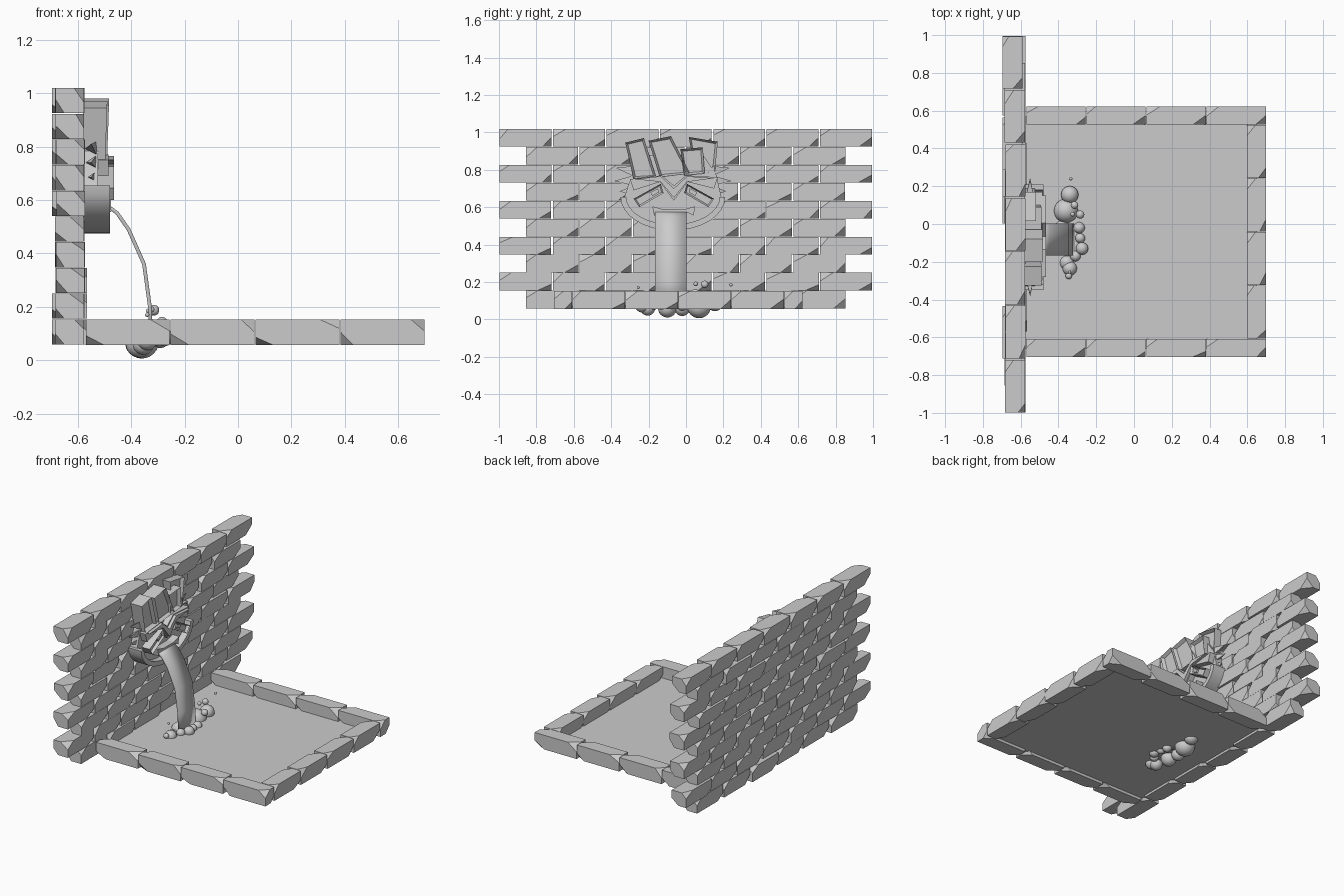
import bpy, bmesh, math, random
from mathutils import Vector

if "Cube" in bpy.data.objects:
    bpy.data.objects.remove(bpy.data.objects["Cube"])

random.seed(4)
U = random.uniform


def finish(name, bm, smooth=None):
    me = bpy.data.meshes.new(name)
    bm.to_mesh(me)
    bm.free()
    ob = bpy.data.objects.new(name, me)
    bpy.context.collection.objects.link(ob)
    if smooth:
        bpy.ops.object.select_all(action='DESELECT')
        bpy.context.view_layer.objects.active = ob
        ob.select_set(True)
        bpy.ops.object.shade_smooth_by_angle(angle=math.radians(smooth))
    return ob


def brick(bm, lo, hi, axis):
    """Box with alternate corners chipped off; axis is the long direction."""
    b = bmesh.new()
    for sx in (0, 1):
        for sy in (0, 1):
            for sz in (0, 1):
                s = (sx, sy, sz)
                c = Vector([(lo, hi)[s[i]][i] for i in range(3)])
                if (sx + sy + sz) % 2:
                    b.verts.new(c)
                    continue
                for i in range(3):
                    p = c.copy()
                    p[i] += (1 - 2 * s[i]) * (U(.045, .075) if i == axis else U(.03, .055))
                    b.verts.new(p)
    hull = bmesh.ops.convex_hull(b, input=b.verts[:])
    bmesh.ops.dissolve_limit(b, angle_limit=.01, verts=b.verts[:], edges=b.edges[:])
    bmesh.ops.recalc_face_normals(b, faces=b.faces[:])
    tmp = bpy.data.meshes.new("tmp")
    b.to_mesh(tmp)
    b.free()
    bm.from_mesh(tmp)
    bpy.data.meshes.remove(tmp)


# Wall: ten running-bond courses, toothed at both ends
bm = bmesh.new()
H, L = .0962, 2 / 7
for r in range(10):
    n = 7 if r % 2 else 6
    z = .058 + r * H
    for i in range(n):
        y = -n * L / 2 + i * L
        dx = U(-.003, .002) if random.random() < .8 else random.choice((-.015, .009))
        brick(bm, (-.682 + dx, y + .003, z + .001),
              (-.575 + dx, y + L - U(.003, .008), z + H - .001), 1)
finish("wall_bricks", bm)

# Basin rim: two side runs and the far run
bm = bmesh.new()
for i in range(4):
    x = -.572 + i * .318
    for y in (-.705, .527):
        brick(bm, (x + .002, y, .056), (x + .316, y + .095, .152), 0)
    y = -.608 + i * .2835
    brick(bm, (.598, y + .002, .056), (.698, y + .2815, .152), 1)
finish("basin_rim", bm)

# Water surface
bm = bmesh.new()
bm.faces.new([bm.verts.new(p) for p in
              ((-.62, -.66, .075), (.65, -.66, .075), (.65, .57, .075), (-.62, .57, .075))])
finish("basin_water", bm)


def plate(name, pts, x0, x1, inset=0, depth=0, smooth=None, lean=0):
    """Polygon in the wall plane (y, z in hundredths), thickened along x."""
    bm = bmesh.new()
    zm = min(p[1] for p in pts)
    back = [bm.verts.new((x0, y / 100, z / 100)) for y, z in pts]
    front = [bm.verts.new((x1 + lean * (z - zm) / 100, y / 100, z / 100)) for y, z in pts]
    n = len(pts)
    f = bm.faces.new(front)
    bm.faces.new(back[::-1])
    for i in range(n):
        j = (i + 1) % n
        bm.faces.new((back[i], back[j], front[j], front[i]))
    bmesh.ops.recalc_face_normals(bm, faces=bm.faces[:])
    if inset:
        r = bmesh.ops.inset_individual(bm, faces=[f], thickness=inset)
        bmesh.ops.translate(bm, verts=f.verts[:], vec=(-depth, 0, 0))
    return finish(name, bm, smooth)


# Carved face: back plate, jaw band, cheeks
CY = -7
arc = [(math.cos(a), math.sin(a)) for a in [math.pi + math.pi * i / 16 for i in range(17)]]
plate("face_plate", [(CY + 26 * c, 65 + 16 * s) for c, s in arc] + [(16, 78), (9, 88), (-23, 88), (-29, 78)],
      -.58, -.525)
plate("jaw_band", [(CY + 28 * c, 65.5 + 18 * s) for c, s in arc] +
      [(CY + 25 * c, 65.5 + 14.8 * s) for c, s in arc[::-1]], -.58, -.48, smooth=40)

# Hair blocks with sunken panels
for i, (pts, x) in enumerate([
        ([(-32.5, 94.5), (-22.5, 97), (-16, 76), (-28, 75)], -.497),
        ([(-20, 95.5), (-8, 98), (2, 78), (-14, 76)], -.49),
        ([(-3, 91), (9, 92), (10, 78), (-1, 77)], -.495),
        ([(1.5, 97.5), (17, 95), (15.5, 79), (5, 78)], -.525)]):
    plate("hair_block_%d" % (i + 1), pts, -.58, x, .017, .022, lean=.035)

# Brow with pointed nose
plate("brow_and_nose", [(-30, 75), (-13, 77), (-6.5, 71.5), (0, 77), (17, 76), (15, 70),
                        (1, 73.5), (-6.5, 63.5), (-14, 73.5), (-28, 69)], -.54, -.485)
plate("brow_ridge", [(-28, 75), (-13.5, 76.5), (-6.5, 70), (.5, 76.5), (15, 75.5),
                     (.5, 73.5), (-6.5, 65), (-13.5, 73.5)], -.49, -.465)

# Eyes and mouth
for s, side in ((-1, "left"), (1, "right")):
    m = lambda pts: [(-6.5 + s * y, z) for y, z in pts]
    plate(side + "_eye_frame", m([(7, 72.5), (21.5, 64.5), (18.5, 60), (5.5, 67.5)]),
          -.54, -.465, .012, .018)
    plate(side + "_pupil", m([(8.5, 70), (12.5, 68), (11.5, 66), (8, 68)]), -.5, -.47)
plate("upper_lip", [(-18, 60.5), (-12, 58.8), (-1, 58.8), (5, 60.5), (4, 55.5),
                    (1, 57), (-14, 57), (-17, 55.5)], -.54, -.475)

# Side spikes: three-sided points fanning out of both temples
bm = bmesh.new()
for s in (-1, 1):
    for z, out in ((.685, 28.5), (.74, 31.5), (.79, 30.5)):
        yb, yt = CY / 100 + s * .21, CY / 100 + s * out / 100
        base = [bm.verts.new(p) for p in ((-.575, yb, z), (-.528, yb, z + .03), (-.528, yb, z - .025))]
        tip = bm.verts.new((-.55, yt, z + (.02 if z > .75 else 0)))
        bm.faces.new(base)
        for i in range(3):
            bm.faces.new((base[i], base[(i + 1) % 3], tip))
bmesh.ops.recalc_face_normals(bm, faces=bm.faces[:])
finish("temple_spikes", bm)

# Water stream: ribbon falling from the mouth
path = [(-.52, .572), (-.475, .568), (-.452, .55), (-.41, .49), (-.352, .36), (-.33, .2), (-.325, .075)]
bm = bmesh.new()
rows = [[bm.verts.new((x, y, z)) for y in (-.166, .003)] for x, z in path]
for a, b in zip(rows, rows[1:]):
    bm.faces.new((a[0], b[0], b[1], a[1]))
ob = finish("water_stream", bm, 40)
mod = ob.modifiers.new("thickness", 'SOLIDIFY')
mod.thickness, mod.offset = .014, 0

# Foam and droplets: x, y, z, radius
for i, (x, y, z, r) in enumerate([
        (-.36, .07, .07, .064), (-.34, .155, .09, .046), (-.355, -.205, .06, .04),
        (-.34, -.235, .075, .038), (-.29, -.02, .075, .03), (-.275, -.13, .085, .033),
        (-.37, -.1, .06, .05), (-.285, .05, .14, .022), (-.31, -.17, .08, .028),
        (-.285, -.075, .08, .026), (-.38, -.02, .06, .042), (-.345, -.275, .09, .017),
        (-.315, .1, .187, .02), (-.325, .052, .19, .012), (-.335, .24, .185, .009),
        (-.34, -.255, .17, .008)]):
    bm = bmesh.new()
    bmesh.ops.create_icosphere(bm, subdivisions=3, radius=r)
    bmesh.ops.translate(bm, verts=bm.verts[:], vec=(x, y, z))
    finish("foam_bubble_%d" % (i + 1), bm, 60)
